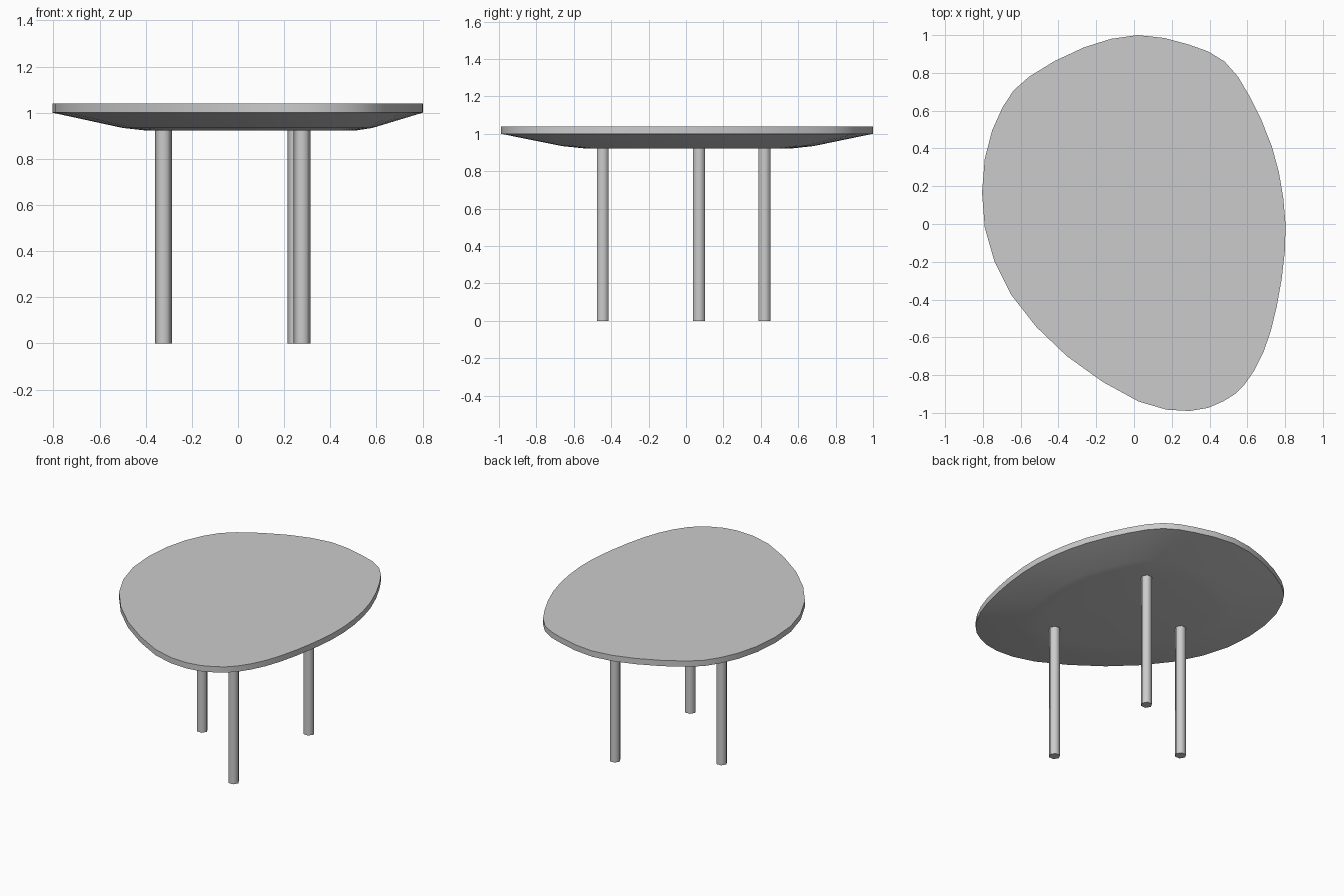
import bpy
import bmesh
from math import radians
from mathutils import Vector

default = bpy.data.objects.get("Cube")
if default:
    bpy.data.objects.remove(default, do_unlink=True)

# One plain grey for the whole table
GREY = (0.6, 0.6, 0.6, 1)
grey = bpy.data.materials.new("plain grey")
grey.use_nodes = True
grey.diffuse_color = GREY
for node in grey.node_tree.nodes:
    if node.type == "BSDF_PRINCIPLED":
        node.inputs["Base Color"].default_value = GREY


def finish(bm, name):
    """Turn a bmesh into a smooth shaded object with sharp edges kept."""
    bmesh.ops.recalc_face_normals(bm, faces=bm.faces)
    mesh = bpy.data.meshes.new(name)
    bm.to_mesh(mesh)
    bm.free()
    mesh.materials.append(grey)
    obj = bpy.data.objects.new(name, mesh)
    bpy.context.collection.objects.link(obj)
    bpy.ops.object.select_all(action="DESELECT")
    obj.select_set(True)
    bpy.context.view_layer.objects.active = obj
    return obj


def rounded_outline(points):
    """Closed outline with one smooth midpoint added between neighbours."""
    pts = [Vector(p) for p in points]
    count = len(pts)
    result = []
    for i, point in enumerate(pts):
        before, after, beyond = pts[i - 1], pts[(i + 1) % count], pts[(i + 2) % count]
        result += [point, (9 * (point + after) - before - beyond) / 16]
    return result


# Pebble-shaped outline of the top, clockwise from the back
OUTLINE = [
    (.02, 1), (.29, .95), (.48, .86), (.61, .68), (.73, .41),
    (.79, .14), (.8, -.13), (.755, -.44), (.685, -.68), (.585, -.85),
    (.47, -.94), (.295, -.99), (.025, -.94), (-.355, -.7), (-.65, -.375),
    (-.79, -.02), (-.79, .345), (-.695, .62), (-.555, .78), (-.265, .935),
]

# Height, scale of the outline: flat top, upright rim, tapered underside
RINGS = [(1.04, 1), (1, 1), (.934, .675), (.922, .56)]
TAPER_CENTRE = Vector((.13, .02))


def build_top():
    bm = bmesh.new()
    outline = rounded_outline(OUTLINE)
    rings = []
    for z, scale in RINGS:
        flat = [TAPER_CENTRE.lerp(p, scale) for p in outline]
        rings.append([bm.verts.new((p.x, p.y, z)) for p in flat])
    for upper, lower in zip(rings, rings[1:]):
        for i in range(len(outline)):
            bm.faces.new((upper[i - 1], upper[i], lower[i], lower[i - 1]))
    bm.faces.new(rings[0])
    bm.faces.new(rings[-1])
    finish(bm, "table_top")
    bpy.ops.object.shade_smooth_by_angle(angle=radians(40))


def build_leg(name, x, y, height=.93, radius=.0365):
    bm = bmesh.new()
    bmesh.ops.create_cone(bm, cap_ends=True, segments=6, radius1=radius,
                          radius2=radius, depth=height)
    # Corners point to the left and right
    for v in bm.verts:
        v.co = Vector((v.co.y + x, -v.co.x + y, v.co.z + height / 2))
    finish(bm, name)
    bpy.ops.object.shade_smooth_by_angle(angle=radians(65))


build_top()
for leg_name, leg_x, leg_y in (("front_leg", .278, -.445),
                               ("right_leg", -.323, .07),
                               ("back_leg", .25, .42)):
    build_leg(leg_name, leg_x, leg_y)
